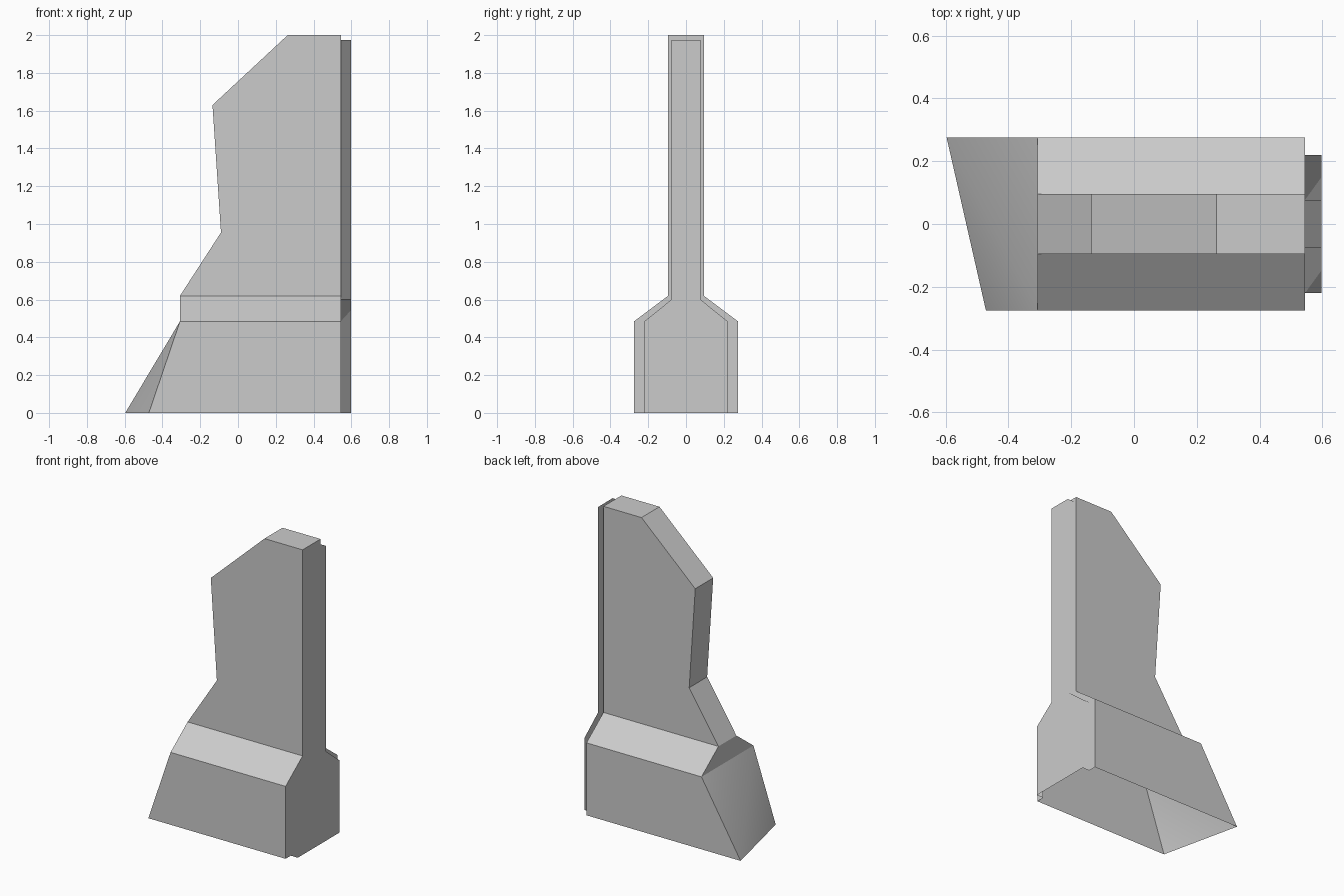
import bpy, bmesh, math
from mathutils import Vector

if "Cube" in bpy.data.objects:
    bpy.data.objects.remove(bpy.data.objects["Cube"])

END, STRIP = 0.545, 0.597

# Levels: height, half width, left x at back, left x at front, strip height, strip half width
levels = [
    (0.00, 0.275, -0.597, -0.472, 0.00, 0.22),
    (0.485, 0.275, -0.307, -0.307, 0.485, 0.22),
    (0.62, 0.095, -0.307, -0.307, 0.60, 0.077),
    (0.955, 0.095, -0.09, -0.09, 0.955, 0.077),
    (1.63, 0.095, -0.135, -0.135, 1.63, 0.077),
    (2.00, 0.095, 0.263, 0.263, 1.975, 0.077),
]

bm = bmesh.new()


def ring(z, w, xb, xf, sz, sw):
    pts = [(xb, w, z), (xf, -w, z), (END, -w, z), (END, -sw, sz),
           (STRIP, -sw, sz), (STRIP, sw, sz), (END, sw, sz), (END, w, z)]
    return [bm.verts.new(p) for p in pts]


# Walls, open underneath
rings = [ring(*lv) for lv in levels]
for a, b in zip(rings, rings[1:]):
    for i in range(8):
        j = (i + 1) % 8
        bm.faces.new((a[i], a[j], b[j], b[i]))

# Top of body, rim and raised strip
t = rings[-1]
for ids in ((0, 1, 2, 7), (7, 2, 3, 6), (6, 3, 4, 5)):
    bm.faces.new([t[i] for i in ids])

# Twisted lower end is split along its diagonal
bmesh.ops.connect_verts(bm, verts=[rings[0][0], rings[1][1]])

# Merge flat regions
bmesh.ops.dissolve_limit(bm, angle_limit=math.radians(0.5),
                         verts=bm.verts, edges=bm.edges)
bmesh.ops.recalc_face_normals(bm, faces=bm.faces)
for f in bm.faces:
    f.smooth = True

me = bpy.data.meshes.new("wall_block")
bm.to_mesh(me)
bm.free()
ob = bpy.data.objects.new("wall_block", me)
bpy.context.collection.objects.link(ob)
me.set_sharp_from_angle(angle=math.radians(30))

# Raised strip shades as one flat panel
normals = [Vector(n.vector) for n in me.corner_normals]
for p in me.polygons:
    if all(me.vertices[v].co.x > 0.54 for v in p.vertices):
        for li in p.loop_indices:
            normals[li] = Vector((1, 0, 0))
me.normals_split_custom_set(normals)
